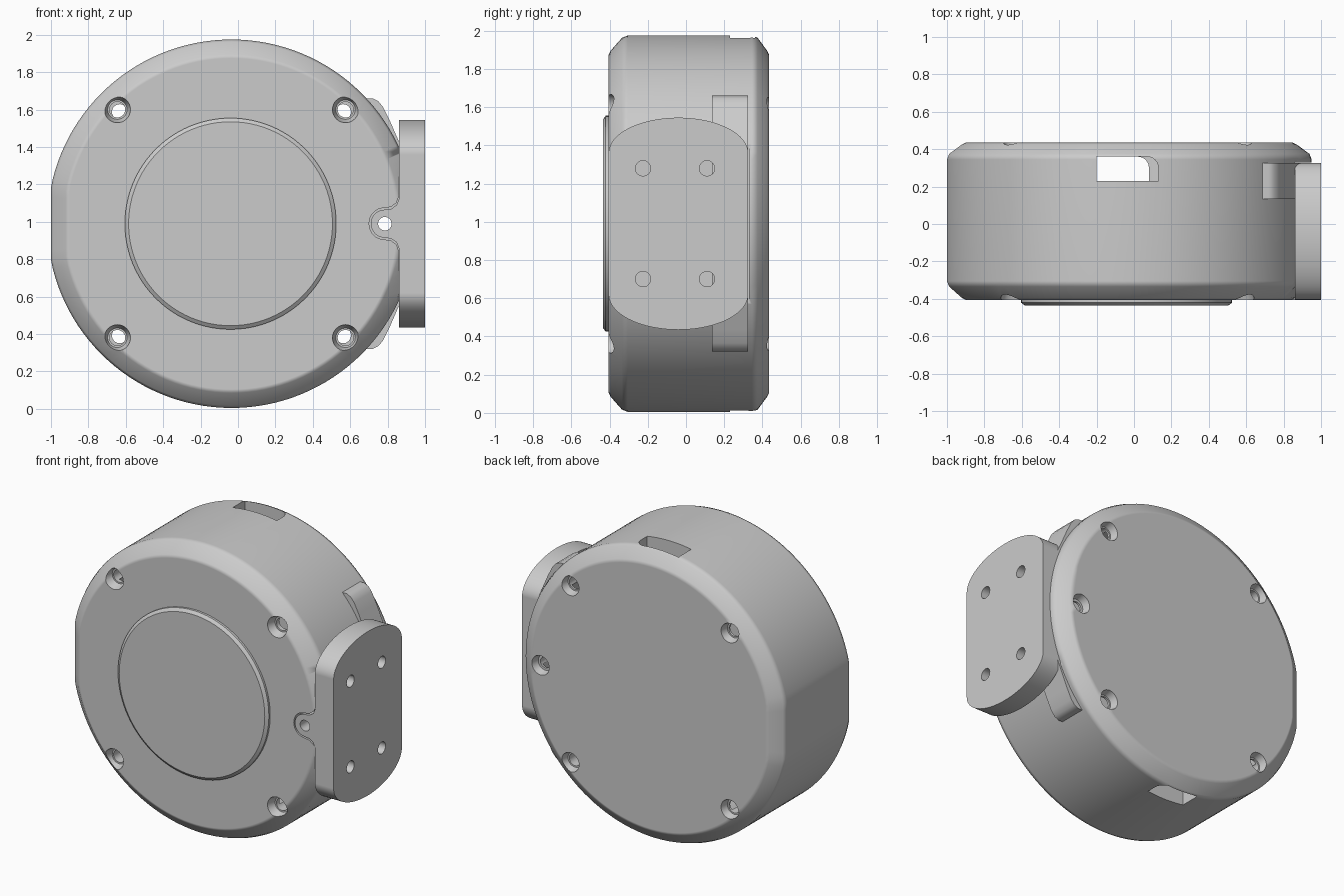
import bpy, bmesh, math

if "Cube" in bpy.data.objects:
    bpy.data.objects.remove(bpy.data.objects["Cube"], do_unlink=True)

CX, CZ, R = -0.035, 0.99, 0.985       # housing axis and radius
FRONT, BACK = -0.405, 0.435

grey = bpy.data.materials.new("plain_grey")
grey.use_nodes = True
grey.diffuse_color = (0.6, 0.6, 0.6, 1)
grey.node_tree.nodes["Principled BSDF"].inputs["Base Color"].default_value = (0.6, 0.6, 0.6, 1)


def loft(name, rings):
    """Closed solid through rings of equal length, capped at both ends."""
    bm = bmesh.new()
    vs = [[bm.verts.new(p) for p in ring] for ring in rings]
    n = len(vs[0])
    for a, b in zip(vs, vs[1:]):
        for i in range(n):
            j = (i + 1) % n
            bm.faces.new((a[i], a[j], b[j], b[i]))
    bm.faces.new(vs[0])
    bm.faces.new(vs[-1])
    bmesh.ops.recalc_face_normals(bm, faces=bm.faces)
    me = bpy.data.meshes.new(name)
    bm.to_mesh(me)
    bm.free()
    me.materials.append(grey)
    ob = bpy.data.objects.new(name, me)
    bpy.context.collection.objects.link(ob)
    return ob


def prism(name, pts, axis, a, b):
    """Extrude a flat outline along one axis from a to b."""
    place = {"x": lambda u, v, w: (w, u, v),
             "y": lambda u, v, w: (u, w, v),
             "z": lambda u, v, w: (u, v, w)}[axis]
    return loft(name, [[place(u, v, w) for u, v in pts] for w in (a, b)])


def arc(u, v, r, start, end, n, rv=None):
    rv = r if rv is None else rv
    angs = [math.radians(start + (end - start) * i / n) for i in range(n + 1)]
    return [(u + r * math.cos(t), v + rv * math.sin(t)) for t in angs]


def circle(u, v, r, n=32):
    return arc(u, v, r, 0, 360, n)[:-1]


def turned(name, u, v, profile, n=32):
    """Round solid along y from (y, radius) pairs."""
    return loft(name, [[(p, y, q) for p, q in circle(u, v, r, n)] for y, r in profile])


def cut(ob, cutters):
    for c in cutters:
        c.hide_render = True
        m = ob.modifiers.new("cut", "BOOLEAN")
        m.operation, m.solver, m.object = "DIFFERENCE", "EXACT", c
        bpy.context.view_layer.objects.active = ob
        bpy.ops.object.modifier_apply(modifier=m.name)
        bpy.data.objects.remove(c, do_unlink=True)


def smooth(ob):
    bpy.ops.object.select_all(action="DESELECT")
    ob.select_set(True)
    bpy.context.view_layer.objects.active = ob
    bpy.ops.object.shade_smooth_by_angle(angle=math.radians(35))
    w = ob.modifiers.new("even_normals", "WEIGHTED_NORMAL")
    w.keep_sharp = True


def mirrored(pts):
    """Complete an outline by reflecting it across the housing's mid height."""
    return pts + [(u, 2 * CZ - v) for u, v in reversed(pts)]


# Housing: round drum with soft chamfers and a flat on its right side
def housing_ring(y, inset):
    return [(max(p, -1 + inset), y, q) for p, q in circle(CX, CZ, R - inset, 128)]

profile = [(FRONT, .10), (-.395, .08), (-.335, .012), (-.305, 0),
           (.345, 0), (.375, .012), (.425, .08), (BACK, .10)]
housing = loft("housing", [housing_ring(y, i) for y, i in profile])

# Front tab outline, used for the notch and for the tab itself
half = [(.86, CZ + .13), (.848, CZ + .10), (.82, CZ + .08)]
tab_pts = half + arc(.785, CZ, .075, 90, 270, 16) + [(u, 2 * CZ - v) for u, v in reversed(half)]
notch_pts = [(.86 + (u - .86) * 1.06, CZ + (v - CZ) * 1.12) for u, v in tab_pts]


def slot_pts(right):
    return [(-.2, .23), (right, .23)] + arc(right - .06, .30, .06, 0, 90, 6) + [(-.2, .36)]

cutters = [
    turned("cavity", CX, CZ, [(-.32, .85), (.37, .85)], 128),
    prism("side_cut", [(.86, -1), (1.2, -1), (1.2, .33), (.86, .33)], "z", -.5, 2.5),
    prism("notch", notch_pts, "y", -.5, -.345),
    prism("top_slot", slot_pts(.13), "z", CZ, 2.2),
    prism("bottom_slot", slot_pts(.08), "z", -.2, CZ),
]
# Screw holes, front and back, with countersinks
for sx in (-1, 1):
    for sz in (-1, 1):
        fx, fz = CX + .61 * sx, CZ + .61 * sz
        bx, bz = CX + .597 * sx, CZ + .597 * sz
        cutters += [
            turned("front_sink", fx, fz, [(-.5, .07), (-.40, .07), (-.35, .052)]),
            turned("front_hole", fx, fz, [(-.5, .042), (.02, .042)]),
            turned("back_sink", bx, bz, [(.385, .052), (.43, .065), (.5, .065)]),
            turned("back_hole", bx, bz, [(0, .042), (.5, .042)]),
        ]
cutters += [turned("tab_bore", .785, CZ, [(-.5, .036), (.5, .036)]),
            turned("tab_sink", .785, CZ, [(.385, .052), (.43, .065), (.5, .065)])]
cut(housing, cutters)
smooth(housing)

# Raised round cover on the front
cover = turned("front_cover", CX - .005, CZ,
               [(FRONT + .02, .565), (-.42, .565), (-.435, .545)], 96)
smooth(cover)

# Mounting plate with bowed ends and four blind holes
plate_pts = mirrored(arc(-.04, 1.36, .365, 0, 180, 40, rv=.185))
plate = prism("mount_plate", plate_pts, "x", .86, 1.0)
cut(plate, [prism("plate_hole", circle(y, z, .04), "x", .89, 1.1)
            for y in (-.225, .11) for z in (.70, 1.28)])
smooth(plate)

# Curved arm hugging the drum behind the plate
inner = arc(CX, CZ, .95, 0, 44.8, 24)
outer = [(.72, 1.66), (.75, 1.645), (.775, 1.615), (.81, 1.545), (.86, 1.43), (.93, 1.28)]
arm_pts = inner[1:] + outer + [(u, 2 * CZ - v) for u, v in reversed(inner[1:] + outer)]
# Order: inner arc up, over the top, down the outside, and back along the inner arc
arm = prism("mount_arm", arm_pts, "y", .135, .325)
smooth(arm)

# Small tab set flush into the front notch
tab = prism("front_tab", tab_pts, "y", FRONT, -.345)
cut(tab, [turned("tab_hole", .785, CZ, [(-.5, .036), (0, .036)])])
smooth(tab)
